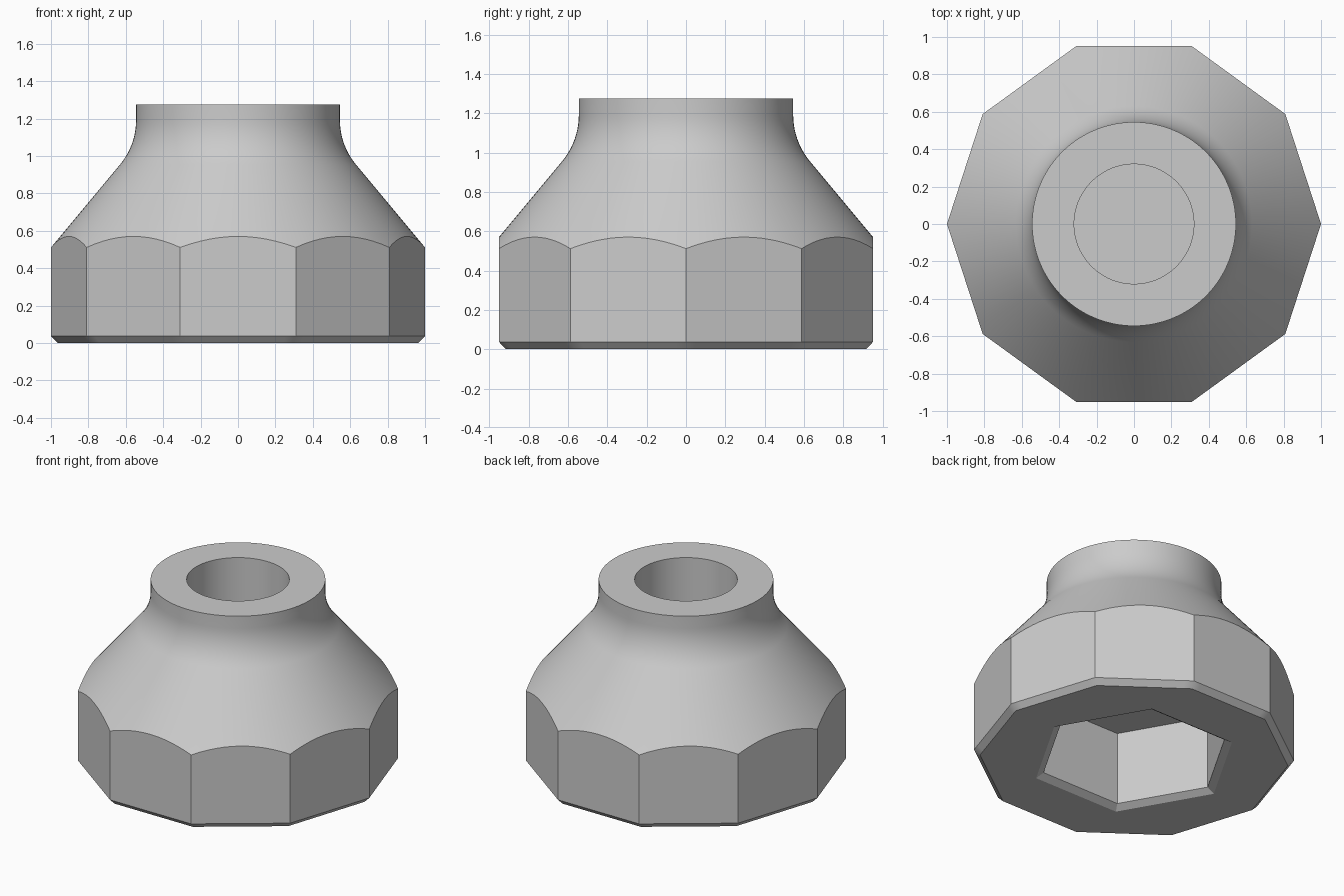
import bpy, bmesh
from math import pi, cos, sin, tan, atan

cube = bpy.data.objects.get("Cube")
if cube:
    bpy.data.objects.remove(cube, do_unlink=True)

STEPS = 120                      # divisible by both 6 and 10
SLOPE = 1.2                      # steepness of the conical shoulder
NECK, TOP = 0.545, 1.275
FILLET = 0.37
APOTHEM = cos(pi / 10)


def cone_height(r):
    return 0.57 + SLOPE * (APOTHEM - r)


def ring(radius, z, sides=0):
    """Points round the axis: a circle, or a polygon if sides are given."""
    points = []
    for i in range(STEPS):
        a = 2 * pi * i / STEPS
        r = radius
        if sides:
            half = pi / sides
            r *= cos(half) / cos(a % (2 * half) - half)
        points.append((r * cos(a), r * sin(a), z(r) if callable(z) else z))
    return points


# Hexagonal pocket, chamfered base and ten-sided grip
rings = [
    ring(0.60, 0.534, 6),
    ring(0.60, 0.03, 6),
    ring(0.65, 0, 6),
    ring(0.963, 0, 10),
    ring(1, 0.037, 10),
    ring(1, cone_height, 10),
]

# Conical shoulder blending into the neck through a concave fillet
turn = pi / 2 - atan(SLOPE)
fillet_top = cone_height(NECK) + FILLET * tan(turn / 2)
for i in range(11):
    a = turn * (1 - i / 10)
    rings.append(ring(NECK + FILLET * (1 - cos(a)), fillet_top - FILLET * sin(a)))

# Neck rim and blind round bore
rings += [ring(NECK, TOP), ring(0.32, TOP), ring(0.32, 0.58)]

# Skin the rings and close the pocket and bore
bm = bmesh.new()
loops = [[bm.verts.new(p) for p in points] for points in rings]
for low, high in zip(loops, loops[1:]):
    for i in range(STEPS):
        j = (i + 1) % STEPS
        bm.faces.new((low[i], low[j], high[j], high[i]))
bm.faces.new(loops[0][::-1])
bm.faces.new(loops[-1])
bmesh.ops.recalc_face_normals(bm, faces=bm.faces)

mesh = bpy.data.meshes.new("knob_body")
bm.to_mesh(mesh)
bm.free()
body = bpy.data.objects.new("knob_body", mesh)
bpy.context.collection.objects.link(body)

# Plain grey finish
grey = bpy.data.materials.new("light_grey")
grey.use_nodes = True
colour = (0.6, 0.6, 0.6, 1)
grey.diffuse_color = colour
grey.node_tree.nodes["Principled BSDF"].inputs["Base Color"].default_value = colour
mesh.materials.append(grey)

bpy.ops.object.select_all(action='DESELECT')
body.select_set(True)
bpy.context.view_layer.objects.active = body
bpy.ops.object.shade_smooth_by_angle(angle=pi / 6)
